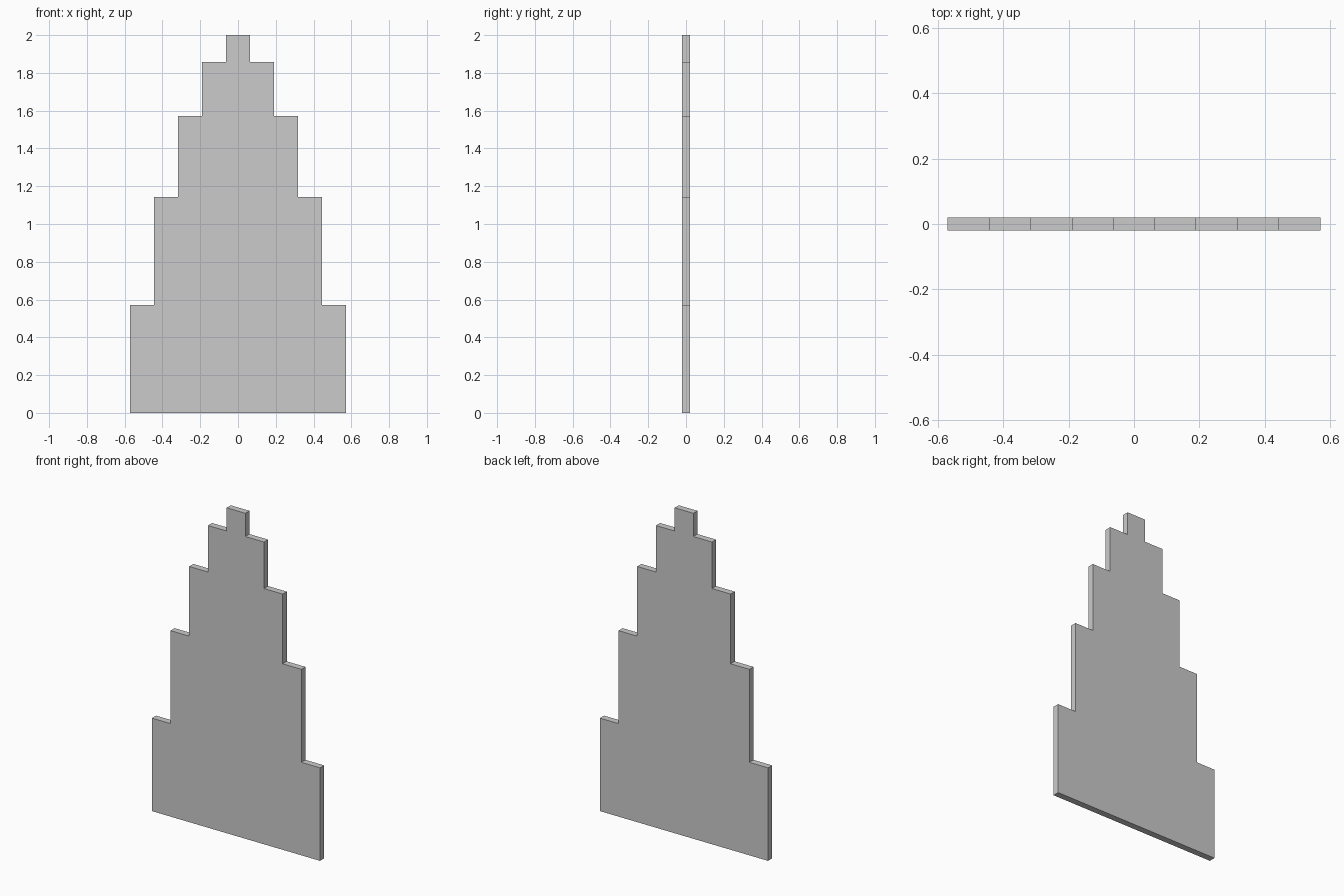
import bpy, bmesh

if "Cube" in bpy.data.objects:
    bpy.data.objects.remove(bpy.data.objects["Cube"])

UNIT = 2 / 14            # height of the top step
COLUMN = 8 * UNIT / 9    # width of one of the nine columns
THICKNESS = 0.04

# Right half of the stepped outline, from the bottom up
levels = [0, 4, 8, 11, 13, 14]
right = []
for i in range(5):
    x = COLUMN * (4.5 - i)
    right += [(x, levels[i] * UNIT), (x, levels[i + 1] * UNIT)]

# Mirror the outline and extrude it into a thin panel
outline = right + [(-x, z) for x, z in reversed(right)]
bm = bmesh.new()
face = bm.faces.new([bm.verts.new((x, -THICKNESS / 2, z)) for x, z in outline])
ext = bmesh.ops.extrude_face_region(bm, geom=[face])
moved = [v for v in ext["geom"] if isinstance(v, bmesh.types.BMVert)]
bmesh.ops.translate(bm, verts=moved, vec=(0, THICKNESS, 0))
bmesh.ops.recalc_face_normals(bm, faces=bm.faces)

mesh = bpy.data.meshes.new("stepped_panel")
bm.to_mesh(mesh)
bm.free()
panel = bpy.data.objects.new("stepped_panel", mesh)
bpy.context.collection.objects.link(panel)
